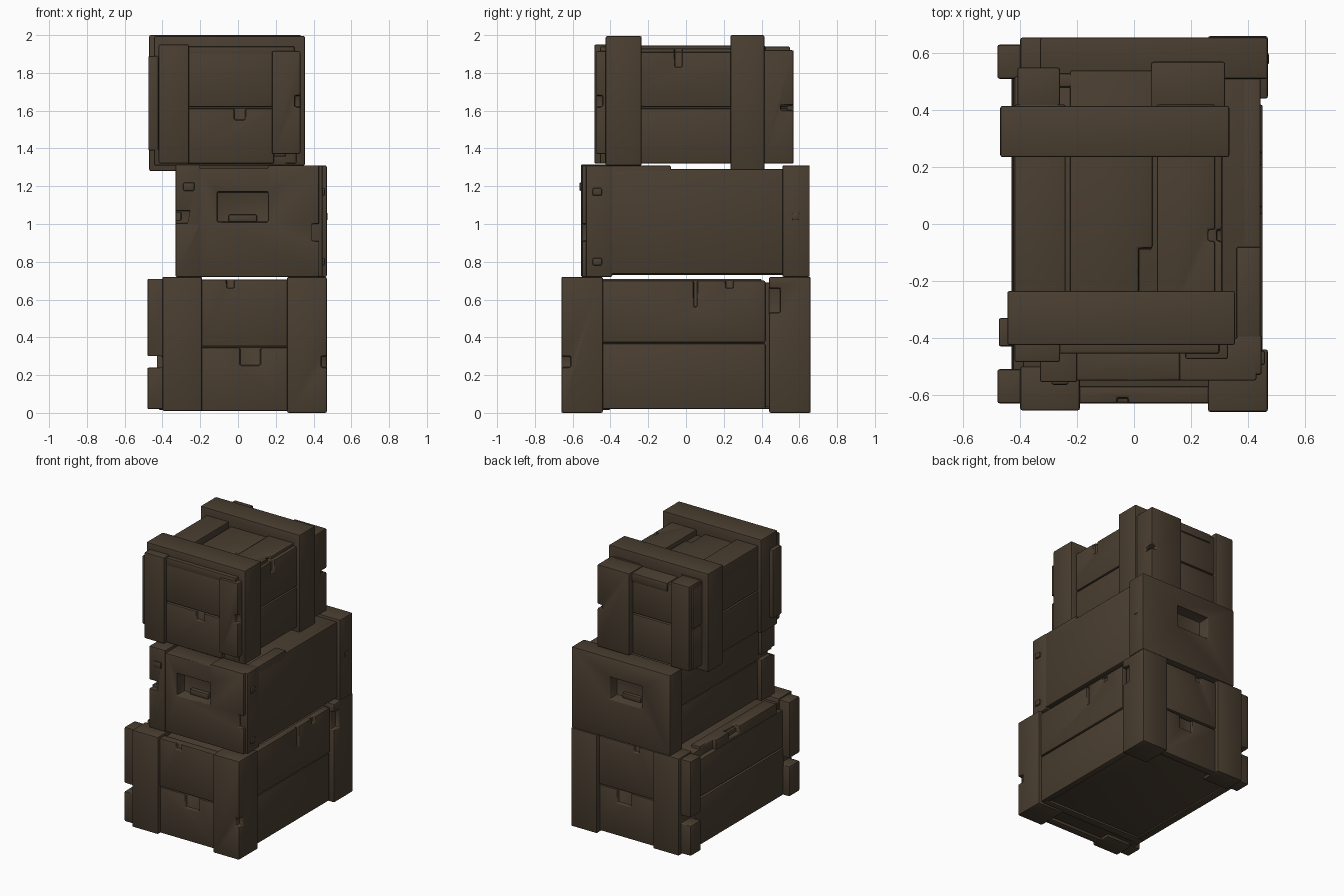
import bpy, bmesh, math

wood = bpy.data.materials.new("dark brown wood")
wood.diffuse_color = (0.068, 0.048, 0.03, 1)


def cuboid(name, b):
    """Plain box from x0, x1, y0, y1, z0, z1."""
    me = bpy.data.meshes.new(name)
    bm = bmesh.new()
    bmesh.ops.create_cube(bm, size=1)
    for v in bm.verts:
        for i in range(3):
            lo, hi = b[2 * i], b[2 * i + 1]
            v.co[i] = (lo + hi) / 2 + v.co[i] * (hi - lo)
    bm.to_mesh(me)
    bm.free()
    ob = bpy.data.objects.new(name, me)
    bpy.context.collection.objects.link(ob)
    return ob


def board(name, *b, cuts=(), bevel=0.008):
    """Board with softened edges and optional box-shaped chips cut out."""
    ob = cuboid(name, b)
    ob.data.materials.append(wood)
    cutters = []
    for c in cuts:
        k = cuboid("cutter", c)
        k.hide_render = True
        cutters.append(k)
        m = ob.modifiers.new("chip", 'BOOLEAN')
        m.operation, m.solver, m.object = 'DIFFERENCE', 'EXACT', k
    m = ob.modifiers.new("soft_edges", 'BEVEL')
    m.width, m.segments, m.limit_method = bevel, 2, 'ANGLE'
    m.angle_limit = math.radians(40)
    dg = bpy.context.evaluated_depsgraph_get()
    me = bpy.data.meshes.new_from_object(ob.evaluated_get(dg))
    ob.modifiers.clear()
    ob.data = me
    for k in cutters:
        bpy.data.objects.remove(k)
    bpy.ops.object.select_all(action='DESELECT')
    bpy.context.view_layer.objects.active = ob
    ob.select_set(True)
    bpy.ops.object.shade_smooth_by_angle(angle=math.radians(40))
    return ob


# ---------------- bottom crate ----------------
board("bottom_core", -0.39, 0.42, -0.59, 0.59, 0.03, 0.69)
for s, end in ((-1, "front"), (1, "back")):
    def ys(a, b):
        return sorted((s * a, s * b))
    # corner posts
    board(f"bottom_{end}_left_post", -0.40, -0.19, *ys(0.50, 0.655), 0.01, 0.72)
    chips = [(0.44, 0.5, *ys(0.61, 0.7), 0.24, 0.30)] if s < 0 else \
            [(0.44, 0.5, 0.44, 0.50, 0.53, 0.66)]
    board(f"bottom_{end}_right_post", 0.26, 0.47, *ys(0.44, 0.66), 0.0, 0.72, cuts=chips)
    # side cleats on the left, broken by a gap
    board(f"bottom_{end}_left_cleat", -0.48, -0.37, *ys(0.51, 0.63), 0.02, 0.71,
          cuts=[(-0.5, -0.40, *ys(0.45, 0.7), 0.24, 0.30)])
    # end panels: two boards with a chip at the seam and rim
    board(f"bottom_{end}_lower_panel", -0.20, 0.27, *ys(0.57, 0.625), 0.01, 0.345,
          cuts=[(0.01, 0.12, *ys(0.605, 0.7), 0.25, 0.36)])
    board(f"bottom_{end}_upper_panel", -0.20, 0.27, *ys(0.57, 0.63), 0.352, 0.705,
          cuts=[(-0.06, -0.02, *ys(0.61, 0.7), 0.66, 0.72)])
# long side boards
board("bottom_right_lower_board", 0.40, 0.448, -0.45, 0.42, 0.02, 0.367)
board("bottom_right_upper_board", 0.40, 0.452, -0.45, 0.42, 0.373, 0.70,
      cuts=[(0.43, 0.5, 0.04, 0.06, 0.56, 0.72), (0.43, 0.5, 0.21, 0.25, 0.66, 0.72)])
board("bottom_left_lower_board", -0.43, -0.37, -0.52, 0.52, 0.02, 0.36)
board("bottom_left_upper_board", -0.425, -0.37, -0.52, 0.52, 0.367, 0.64)
board("bottom_left_rim", -0.42, -0.32, -0.45, 0.40, 0.62, 0.71,
      cuts=[(-0.5, -0.37, -0.02, 0.10, 0.66, 0.75), (-0.5, -0.39, 0.25, 0.5, 0.6, 0.75)])
board("bottom_underside_rail", -0.42, 0.43, -0.46, -0.40, 0.015, 0.08)

# ---------------- middle crate ----------------
board("middle_core", -0.28, 0.42, -0.50, 0.60, 0.73, 1.28, cuts=[
    (-0.12, 0.17, -0.6, -0.44, 1.0, 1.18), (-0.12, 0.17, 0.55, 0.7, 1.0, 1.18)])
# end boards with hand holds
board("middle_front_board", -0.21, 0.43, -0.55, -0.40, 0.72, 1.31, cuts=[
    (-0.11, 0.16, -0.6, -0.46, 1.01, 1.17), (0.39, 0.5, -0.6, -0.51, 0.91, 1.0),
    (-0.3, 0.16, -0.6, -0.30, 1.295, 1.4)])
board("middle_back_board", -0.33, 0.47, 0.51, 0.655, 0.72, 1.31, cuts=[
    (-0.10, 0.16, 0.57, 0.7, 1.01, 1.17)])
for end, y in (("front", -0.47), ("back", 0.575)):
    board(f"middle_{end}_grip", -0.05, 0.10, y - 0.02, y + 0.02, 1.01, 1.05)
# front left post with a gap
board("middle_front_left_post", -0.33, -0.20, -0.555, -0.40, 0.72, 1.315,
      cuts=[(-0.4, -0.21, -0.6, -0.52, 1.005, 1.07), (-0.4, -0.30, -0.6, -0.3, 1.02, 1.06)])
board("middle_front_right_post", 0.36, 0.448, -0.53, -0.39, 0.72, 1.31)
# long side boards and lid
board("middle_right_board", 0.38, 0.445, -0.40, 0.52, 0.735, 1.29)
board("middle_right_top_strip", 0.36, 0.445, -0.40, -0.08, 1.25, 1.31)
board("middle_left_lower_board", -0.30, -0.25, -0.41, 0.52, 0.73, 1.01)
board("middle_left_upper_board", -0.305, -0.25, -0.41, 0.52, 1.017, 1.29)
board("middle_lid", -0.28, 0.40, -0.45, 0.55, 1.25, 1.29)
# pegs
for i, (y, z) in enumerate(((-0.47, 1.17), (-0.47, 0.80))):
    board(f"middle_right_peg_{i}", 0.43, 0.46, y - 0.025, y + 0.025, z - 0.02, z + 0.02)
board("middle_back_peg", 0.45, 0.475, 0.56, 0.60, 1.02, 1.06)
board("middle_front_peg", -0.29, -0.23, -0.565, -0.53, 1.175, 1.22)

# ---------------- top crate ----------------
board("top_core", -0.40, 0.28, -0.42, 0.50, 1.32, 1.89)
# strap frames around the crate
for name, x0, x1, y0, y1, z0, z1 in (("front", -0.445, 0.355, -0.425, -0.235, 1.31, 1.995),
                                     ("back", -0.47, 0.335, 0.235, 0.415, 1.28, 2.0)):
    board(f"top_{name}_strap", x0, x1, y0, y1, z0, z1,
          cuts=[(x0 + 0.08, x1 - 0.08, y0 - 0.1, y1 + 0.1, 1.36, 1.87)])
board("top_left_cleat", -0.475, -0.42, -0.43, -0.33, 1.39, 1.89)
# corner posts
board("top_front_left_post", -0.42, -0.26, -0.485, -0.38, 1.32, 1.95)
board("top_front_right_post", 0.18, 0.33, -0.475, -0.38, 1.37, 1.915,
      cuts=[(0.30, 0.4, -0.5, -0.44, 1.62, 1.68)])
board("top_back_left_post", -0.41, -0.26, 0.40, 0.55, 1.32, 1.94)
board("top_back_right_post", 0.06, 0.32, 0.40, 0.57, 1.32, 1.92,
      cuts=[(0.28, 0.4, 0.50, 0.6, 1.60, 1.63)])
# end and side boards, lower and upper
for lvl, z0, z1 in (("lower", 1.32, 1.612), ("upper", 1.62, 1.91)):
    chip = [(-0.02, 0.04, -0.6, -0.435, 1.55, 1.7)] if lvl == "lower" else []
    notch = [(0.29, 0.4, -0.06, -0.02, 1.83, 2.0)] if lvl == "upper" else []
    board(f"top_front_{lvl}_board", -0.27, 0.19, -0.455, -0.40, z0, z1, cuts=chip)
    board(f"top_back_{lvl}_board", -0.27, 0.07, 0.48, 0.53, z0, z1)
    board(f"top_right_{lvl}_board", 0.25, 0.31, -0.43, 0.54, z0, z1, cuts=notch)
    board(f"top_left_{lvl}_board", -0.42, -0.37, -0.43, 0.52, z0, z1)
board("top_front_rim", -0.40, 0.30, -0.455, -0.40, 1.88, 1.94)
# lid planks
board("top_lid_left_plank", -0.42, -0.24, -0.42, 0.42, 1.85, 1.945)
board("top_lid_middle_plank", -0.225, 0.065, -0.42, 0.54, 1.85, 1.915,
      cuts=[(0.015, 0.1, -0.5, -0.085, 1.89, 2.0)])
board("top_lid_right_plank", 0.08, 0.285, -0.42, 0.42, 1.85, 1.93,
      cuts=[(0.26, 0.35, -0.06, -0.02, 1.8, 2.0)])
